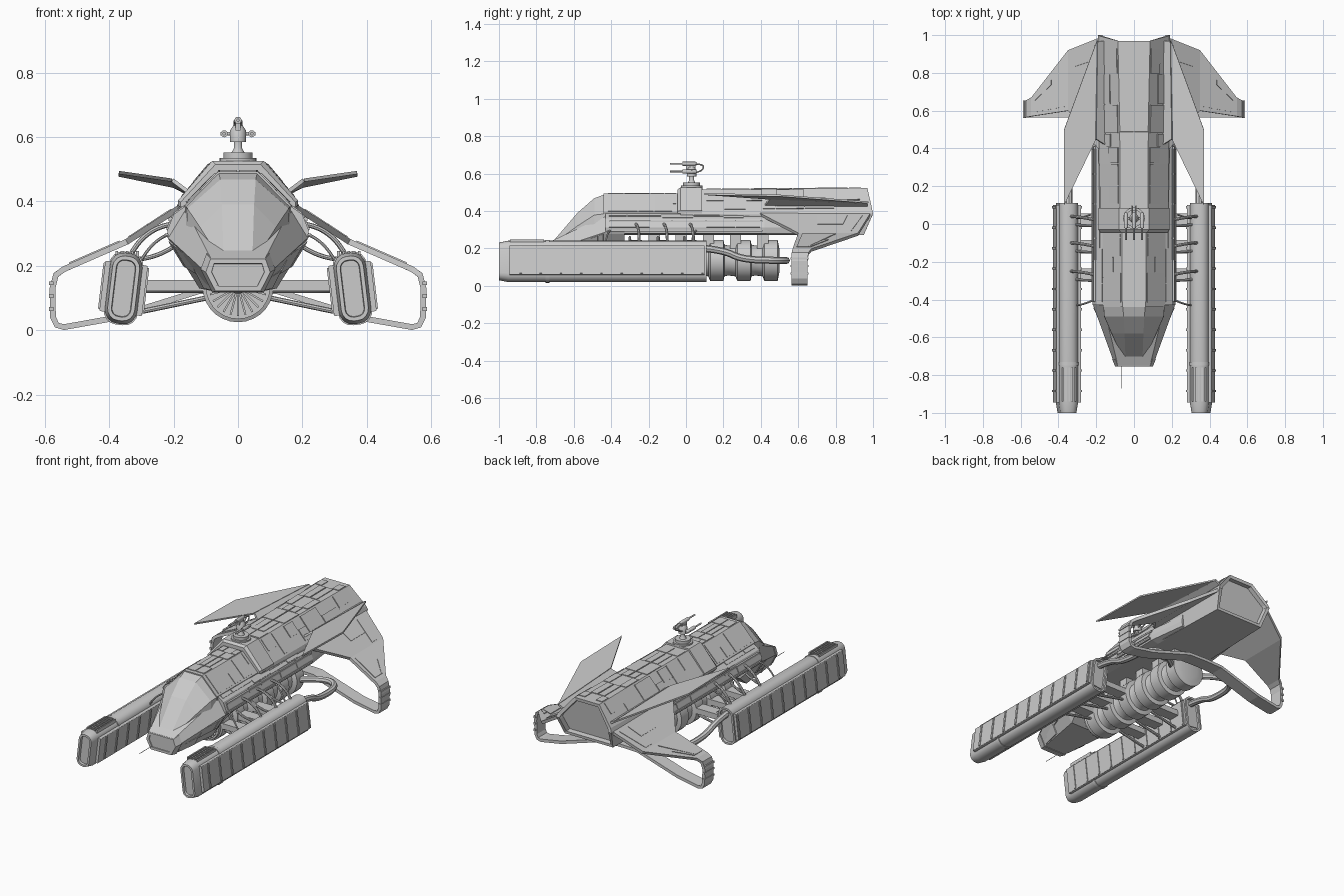
import bpy, bmesh, math, random
from mathutils import Vector

random.seed(4)
if "Cube" in bpy.data.objects:
    bpy.data.objects.remove(bpy.data.objects["Cube"])

grey = bpy.data.materials.new("hull_grey")
grey.use_nodes = True
grey.diffuse_color = (0.6, 0.6, 0.6, 1)
for node in grey.node_tree.nodes:
    if node.type == 'BSDF_PRINCIPLED':
        node.inputs["Base Color"].default_value = (0.6, 0.6, 0.6, 1)


def finish(ob, mirror=False, solid=0, smooth=False):
    """Material, shading and modifiers shared by every part."""
    ob.data.materials.append(grey)
    if smooth:
        bpy.ops.object.select_all(action='DESELECT')
        ob.select_set(True)
        bpy.context.view_layer.objects.active = ob
        bpy.ops.object.shade_smooth_by_angle(angle=math.radians(35))
    if solid:
        m = ob.modifiers.new("Solidify", 'SOLIDIFY')
        m.thickness, m.offset = solid, 0
    if mirror:
        ob.modifiers.new("Mirror", 'MIRROR')
    return ob


def from_bmesh(name, bm, **kw):
    bmesh.ops.recalc_face_normals(bm, faces=bm.faces)
    me = bpy.data.meshes.new(name)
    bm.to_mesh(me)
    bm.free()
    ob = bpy.data.objects.new(name, me)
    bpy.context.collection.objects.link(ob)
    return finish(ob, **kw)


def loft(name, rings, closed=True, recess=None, **kw):
    """Skin a list of rings; recess = (margin, depth) sinks both end caps."""
    bm = bmesh.new()
    vs = [[bm.verts.new(p) for p in ring] for ring in rings]
    n = len(rings[0])
    for a, b in zip(vs, vs[1:]):
        for i in range(n if closed else n - 1):
            j = (i + 1) % n
            bm.faces.new((a[i], a[j], b[j], b[i]))
    if closed:
        caps = [bm.faces.new(vs[0]), bm.faces.new(vs[-1])]
        if recess:
            bmesh.ops.recalc_face_normals(bm, faces=bm.faces)
            bmesh.ops.inset_individual(bm, faces=caps, thickness=recess[0])
            bmesh.ops.inset_individual(bm, faces=caps, thickness=0.002, depth=-recess[1])
    return from_bmesh(name, bm, **kw)


def both(y, half):
    """Symmetric hull ring from (x, z) or (x, z, y) points, top to bottom."""
    pts = [(p[0], p[2] if len(p) > 2 else y, p[1]) for p in half]
    return pts + [(-x, yy, z) for x, yy, z in reversed(pts)]


def lathe(name, prof, c=(0, 0, 0), axis='y', n=28, **kw):
    rings = []
    for d, r in prof:
        ring = []
        for k in range(n):
            u, v = r * math.cos(math.tau * k / n), r * math.sin(math.tau * k / n)
            p = {'y': (u, d, v), 'z': (u, v, d), 'x': (d, u, v)}[axis]
            ring.append(Vector(c) + Vector(p))
        rings.append(ring)
    return loft(name, rings, smooth=True, **kw)


def box(name, lo, hi, **kw):
    (a, b, c), (d, e, f) = lo, hi
    return loft(name, [[(a, y, c), (d, y, c), (d, y, f), (a, y, f)] for y in (b, e)], **kw)


def pipe(name, pts, r, mirror=True):
    cu = bpy.data.curves.new(name, 'CURVE')
    cu.dimensions, cu.bevel_depth, cu.bevel_resolution = '3D', r, 2
    cu.use_fill_caps = True
    sp = cu.splines.new('NURBS')
    sp.points.add(len(pts) - 1)
    for p, q in zip(sp.points, pts):
        p.co = (*q, 1)
    sp.order_u, sp.use_endpoint_u, sp.resolution_u = min(3, len(pts)), True, 8
    ob = bpy.data.objects.new(name, cu)
    bpy.context.collection.objects.link(ob)
    bpy.ops.object.select_all(action='DESELECT')
    ob.select_set(True)
    bpy.context.view_layer.objects.active = ob
    bpy.ops.object.convert(target='MESH')
    return finish(bpy.context.view_layer.objects.active, mirror=mirror, smooth=True)


def panels(name, strips, step=0.11, h=0.004):
    """Staggered thin plates over flat strips given as (a0, b0, a1, b1) corners."""
    bm = bmesh.new()
    for strip in strips:
        a0, b0, a1, b1 = map(Vector, strip)
        nrm = (b0 - a0).cross(a1 - a0).normalized()
        mid = (a0 + b1) / 2
        if nrm.dot(mid - Vector((0, mid.y, 0.3))) < 0:
            nrm.negate()
        length, t = (a1 - a0).length, 0.01
        while t < 0.97:
            e = min(0.99, t + step * random.uniform(0.5, 1.5) / length)
            s0, s1 = random.choice(((.04, .96), (.04, .55), (.45, .96)))
            quad = [a0.lerp(a1, w).lerp(b0.lerp(b1, w), s)
                    for w, s in ((t, s0), (t, s1), (e, s1), (e, s0))]
            lo = [bm.verts.new(p - nrm * 0.002) for p in quad]
            hi = [bm.verts.new(p + nrm * h) for p in quad]
            bm.faces.new(lo)
            bm.faces.new(hi)
            for i in range(4):
                bm.faces.new((lo[i], lo[i - 1], hi[i - 1], hi[i]))
            t = e + 0.006 / length
    return from_bmesh(name, bm, mirror=True)


# Fuselage: nose, canopy, forward deck, side belt and raised rear hull
loft("nose", [both(-.75, [(.085, .225), (.1, .18), (.07, .12)]),
              both(-.42, [(.165, .38), (.22, .29), (.12, .13)]),
              both(-.33, [(.165, .38), (.22, .29), (.14, .2)])])
loft("nose_bumper", [both(-.755, [(.085, .222), (.1, .18), (.07, .122)]),
                     both(-.715, [(.098, .238), (.116, .19), (.08, .118)])], recess=(.018, .012))
loft("canopy", [both(-.71, [(.045, .238), (.058, .225), (.06, .2)]),
                both(-.58, [(.05, .39), (.118, .32), (.12, .25)]),
                both(-.49, [(.055, .468), (.157, .378), (.16, .3)]),
                both(-.43, [(.06, .49), (.162, .385), (.165, .3)])])
loft("forward_deck", [both(-.44, [(.062, .493), (.164, .388), (.165, .3)]),
                      both(0, [(.065, .493), (.168, .388), (.168, .3)])])
loft("side_belt", [both(-.43, [(.16, .388), (.2, .36), (.22, .31), (.215, .28), (.17, .27)]),
                   both(.42, [(.16, .388), (.2, .36), (.22, .31), (.215, .28), (.17, .27)]),
                   both(.66, [(.16, .38), (.185, .35), (.19, .31), (.185, .28), (.17, .27)])])
loft("rear_hull", [both(-.03, [(.075, .515), (.178, .4), (.18, .385), (.16, .3)]),
                   both(.5, [(.075, .518), (.182, .4), (.19, .38), (.18, .27)]),
                   both(.97, [(.085, .522), (.18, .41, .995), (.19, .385, 1), (.165, .27, .95)])],
     recess=(.022, .03))
loft("turret_collar", [both(-.045, [(.07, .515), (.178, .398), (.178, .385)]),
                       both(-.03, [(.08, .526), (.187, .402), (.185, .385)]),
                       both(.085, [(.08, .526), (.187, .402), (.185, .385)])])
panels("deck_panels", [((0, -.42, .493), (.06, -.42, .493), (0, -.05, .493), (.064, -.05, .493)),
                       ((.065, -.42, .49), (.16, -.42, .392), (.067, -.05, .49), (.164, -.05, .392))])
panels("rear_panels", [((0, .1, .515), (.075, .1, .515), (0, .96, .522), (.084, .96, .522)),
                       ((.077, .1, .513), (.177, .1, .402), (.086, .96, .52), (.178, .96, .411))])
panels("belt_panels", [((.2, -.42, .36), (.22, -.42, .31), (.2, .41, .36), (.22, .41, .31)),
                       ((.165, -.42, .385), (.2, -.42, .36), (.165, .41, .385), (.2, .41, .36))], .16)
panels("nose_panels", [((.098, -.7, .19), (.079, -.7, .123), (.217, -.44, .283), (.125, -.44, .131))], .1)
for z, x in ((.345, .206), (.295, .217)):
    box("belt_rail", (x - .01, -.41, z - .005), (x + .009, .41, z + .005), mirror=True)
pipe("antenna", [(-.065, -.74, .14), (-.065, -.87, .14)], .0015, mirror=False)

# Drooped wings looping under the tail
chords = [(.17, .388, .38, .99), (.345, .275, .6, .92), (.54, .19, .57, .67), (.565, .172, .565, .655),
          (.576, .13, .565, .65), (.574, .04, .565, .65), (.562, .016, .565, .65), (.54, .01, .565, .65),
          (.4, .035, .565, .65), (.12, .122, .565, .65), (0, .125, .565, .65)]
loft("wing_loop", [[(x, a, z), (x, b, z)] for x, z, a, b in chords],
     closed=False, mirror=True, solid=.018)
panels("wing_panels", [((.2, .7, .378), (.345, .7, .284), (.2, .95, .378), (.345, .88, .284)),
                       ((.36, .62, .278), (.53, .59, .204), (.36, .85, .278), (.53, .66, .204))], .13)
for z in (.06, .1, .14):
    box("wingtip_rib", (.572, .56, z), (.587, .655, z + .012), mirror=True)

# Upper swept fins on angled brackets
loft("upper_fin", [[(.205, .44, .466), (.195, .975, .446)],
                   [(.37, .1, .49), (.37, .5, .482)]], closed=False, mirror=True, solid=.01)
loft("fin_bracket", [[(.155, .42, .43), (.155, .97, .425)],
                     [(.203, .45, .466), (.195, .97, .446)]], closed=False, mirror=True, solid=.012)


# Outrigger pods, tilted inward at the top
def pod_ring(y, hw, hh, r=.042):
    pts = []
    for q, (sx, sz) in enumerate(((1, 1), (-1, 1), (-1, -1), (1, -1))):
        for k in range(5):
            a = (q + k / 4) * math.pi / 2
            u, v = sx * (hw - r) + r * math.cos(a), sz * (hh - r) + r * math.sin(a)
            pts.append((.355 + u - .12 * v, y, .13 + .12 * u + v))
    return pts


loft("pod", [pod_ring(-1, .042, .1, .036), pod_ring(-.95, .05, .11), pod_ring(.11, .05, .11)],
     recess=(.012, .015), mirror=True, smooth=True)
loft("pod_side_plates", [pod_ring(y, .066, .078, .004) for y in (-.945, .1)], mirror=True)
for k in range(10):
    y = -.89 + .108 * k
    loft("pod_rib", [pod_ring(y + d, .071, .072, .003) for d in (0, .012)], mirror=True)
for k in range(5):
    x = .308 + .016 * k
    box("pod_grille_bar", (x, -.94, .225), (x + .008, -.76, .246), mirror=True)
loft("pod_sleeve", [pod_ring(y, .053, .113) for y in (-.75, -.73)], mirror=True, smooth=True)

# Ringed engine with intake fan, slung under the hull
prof = [(-.33, .06), (-.33, .1)]
for k in range(6):
    y = -.31 + .145 * k
    prof += [(y, .1), (y + .005, .11), (y + .075, .11), (y + .08, .085), (y + .1, .08), (y + .14, .085)]
prof = prof[:-2] + [(.5, .06)]
lathe("engine", prof, (0, 0, .135))
for k in range(24):
    a = math.tau * k / 24
    d, s = Vector((math.cos(a), 0, math.sin(a))), Vector((-math.sin(a), 0, math.cos(a))) * .003
    c = Vector((0, 0, .135))
    loft("fan_blade", [[c + d * r + s * w + Vector((0, y, 0)) for r, w in
                        ((.02, -1), (.09, -1), (.09, 1), (.02, 1))] for y in (-.345, -.328)])
lathe("fan_hub", [(-.36, .008), (-.345, .022), (-.32, .022)], (0, 0, .135))
for k in range(5):
    y = -.2 + .145 * k
    box("engine_mount", (-.06, y, .2), (.06, y + .06, .285))

# Crossbeams, struts and fuel pipes between hull and pods
for y in (-.27, -.12, .02):
    box("crossbeam", (0, y - .035, .122), (.31, y + .035, .156), mirror=True)
    pipe("upper_strut", [(.2, y, .33), (.29, y + .02, .32), (.335, y + .02, .23)], .008)
    pipe("brace", [(.2, y - .03, .26), (.26, y - .03, .22), (.33, y - .02, .22)], .007)
    pipe("lower_strut", [(.1, y, .1), (.34, y, .05)], .008)
for y in (-.4, .06):
    pipe("cable", [(.21, y, .3), (.27, y - .03, .28), (.31, y - .03, .2)], .005)
pipe("fuel_pipe", [(.345, .09, .2), (.345, .2, .19), (.34, .3, .14), (.33, .5, .135),
                   (.22, .56, .135), (.1, .46, .135)], .019)

# Twin gun turret
lathe("turret_base", [(.5, .057), (.535, .057), (.535, .045), (.552, .045), (.552, .02), (.565, .013),
                      (.585, .013), (.585, .025), (.62, .025), (.635, .015)], (0, .03, 0), 'z')
lathe("turret_axle", [(-.055, .006), (.055, .006)], (0, .03, .61), 'x', 12)
for x, z in ((-.043, .61), (.043, .61), (0, .652)):
    lathe("gun", [(-.085, .005), (-.02, .005), (-.02, .011), (.05, .011), (.06, .006)], (x, 0, z), n=12)
box("gun_mount", (-.007, .0, .62), (.007, .05, .655))
pipe("ammo_feed", [(.01, .05, .65), (.01, .1, .65), (.01, .085, .61), (.01, .045, .605)], .004)
